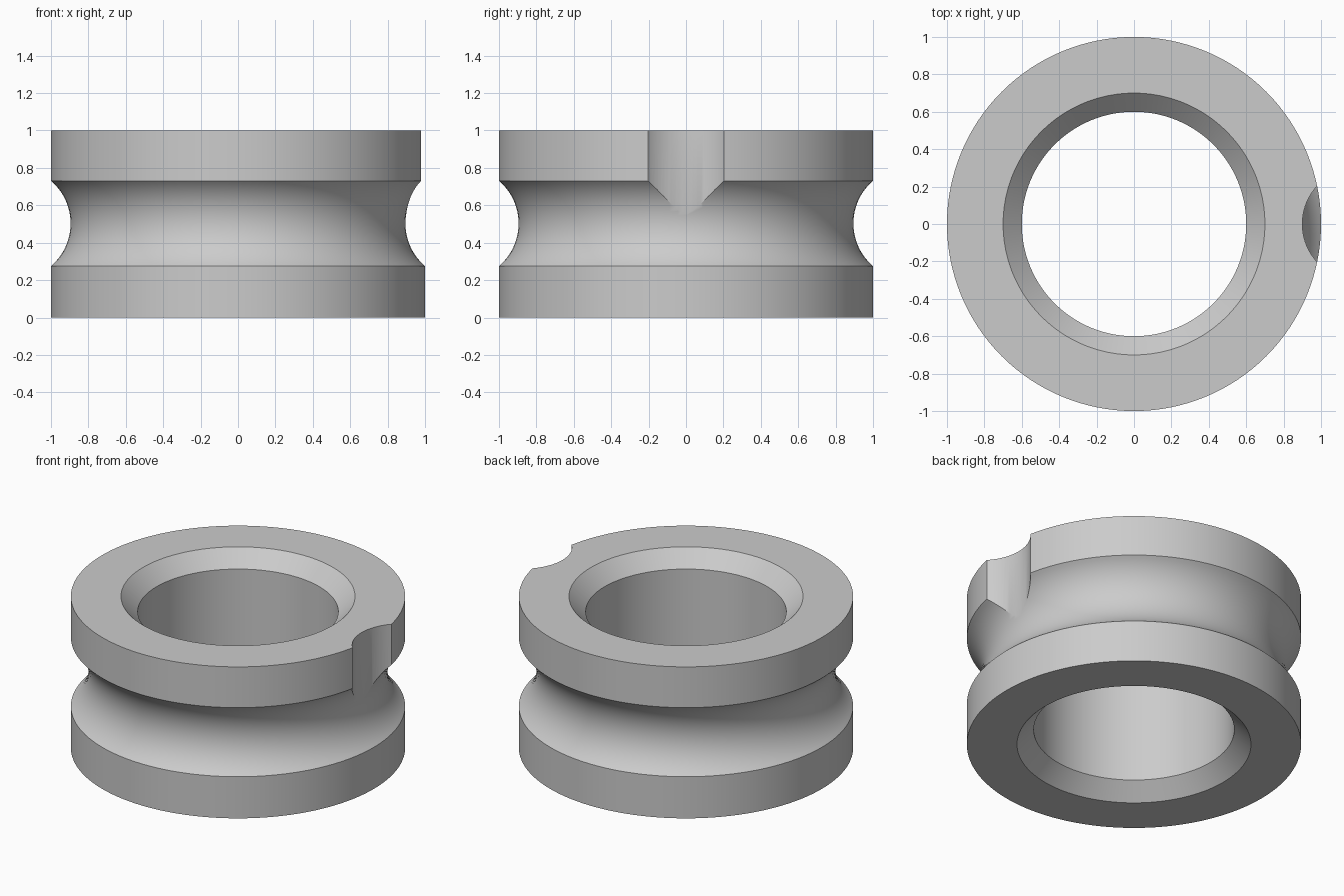
import bpy, math

if "Cube" in bpy.data.objects:
    bpy.data.objects.remove(bpy.data.objects["Cube"])

SEGMENTS = 128

grey = bpy.data.materials.new("plain_grey")
grey.diffuse_color = (0.6, 0.6, 0.6, 1)
grey.use_nodes = True
grey.node_tree.nodes["Principled BSDF"].inputs["Base Color"].default_value = grey.diffuse_color

# Cross-section: bevelled bore, flat rims and a concave arc groove
GROOVE_X, GROOVE_R, MID_Z = 1.195, 0.3, 0.503
half = math.acos((GROOVE_X - 1) / GROOVE_R)
STEPS = 24
profile = [(0.6, 0.1), (0.7, 0), (1, 0)]
for i in range(STEPS + 1):
    a = -half + 2 * half * i / STEPS
    profile.append((GROOVE_X - GROOVE_R * math.cos(a), MID_Z + GROOVE_R * math.sin(a)))
profile += [(1, 1), (0.7, 1), (0.6, 0.9)]

# Spin the closed cross-section into a ring
n = len(profile)
verts, faces = [], []
for s in range(SEGMENTS):
    t = 2 * math.pi * s / SEGMENTS
    verts += [(r * math.cos(t), r * math.sin(t), z) for r, z in profile]
    nxt = (s + 1) % SEGMENTS
    for i in range(n):
        j = (i + 1) % n
        faces.append((s * n + i, nxt * n + i, nxt * n + j, s * n + j))
mesh = bpy.data.meshes.new("grooved_ring")
mesh.from_pydata(verts, [], faces)
mesh.materials.append(grey)
ring = bpy.data.objects.new("grooved_ring", mesh)
bpy.context.collection.objects.link(ring)

# Upright cylinder that cuts the notch through the upper rim into the groove
bpy.ops.mesh.primitive_cylinder_add(vertices=96, radius=0.3, depth=0.7,
                                    location=(1.2, 0, MID_Z + 0.35))
cutter = bpy.context.object
cutter.name = "notch_cutter"
cutter.data.materials.append(grey)
cutter.hide_render = True

bpy.ops.object.select_all(action='DESELECT')
ring.select_set(True)
bpy.context.view_layer.objects.active = ring
notch = ring.modifiers.new("notch", 'BOOLEAN')
notch.operation = 'DIFFERENCE'
notch.solver = 'EXACT'
notch.object = cutter
bpy.ops.object.modifier_apply(modifier=notch.name)
bpy.data.objects.remove(cutter, do_unlink=True)

bpy.ops.object.shade_smooth_by_angle(angle=math.radians(30))
